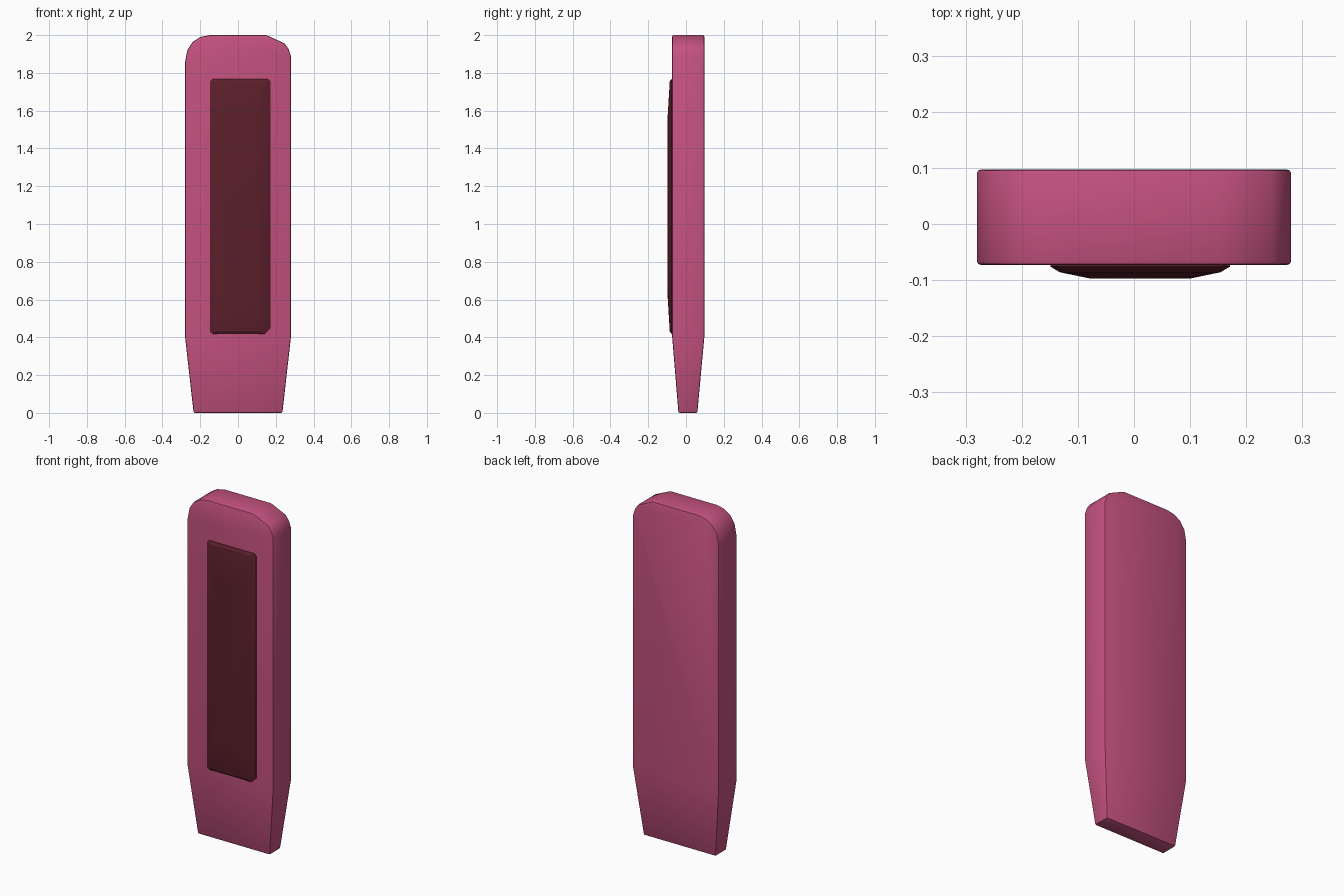
import bpy, bmesh, math

cube = bpy.data.objects.get("Cube")
if cube:
    bpy.data.objects.remove(cube, do_unlink=True)


def make_material(name, rgb):
    mat = bpy.data.materials.new(name)
    mat.use_nodes = True
    mat.diffuse_color = (*rgb, 1)
    bsdf = next(n for n in mat.node_tree.nodes if n.type == 'BSDF_PRINCIPLED')
    bsdf.inputs["Base Color"].default_value = (*rgb, 1)
    return mat


def make_object(name, bm, mat, angle):
    bmesh.ops.recalc_face_normals(bm, faces=bm.faces)
    mesh = bpy.data.meshes.new(name)
    bm.to_mesh(mesh)
    bm.free()
    mesh.materials.append(mat)
    obj = bpy.data.objects.new(name, mesh)
    bpy.context.collection.objects.link(obj)
    bpy.ops.object.select_all(action='DESELECT')
    obj.select_set(True)
    bpy.context.view_layer.objects.active = obj
    bpy.ops.object.shade_smooth_by_angle(angle=math.radians(angle))
    return obj


def loft(bm, rings):
    """Skin a list of equal-length vertex rings."""
    for a, b in zip(rings, rings[1:]):
        for i in range(len(a)):
            j = (i + 1) % len(a)
            bm.faces.new((a[i], a[j], b[j], b[i]))


pink = make_material("pink", (0.56, 0.085, 0.215))
maroon = make_material("dark maroon", (0.105, 0.014, 0.024))

# Body: slab with uneven rounded top corners and a tapered foot
HALF, SHOULDER = 0.28, 0.40
outline = [(-0.235, 0.0), (0.235, 0.0), (HALF, SHOULDER),
           (HALF, 1.89), (0.268, 1.926), (0.245, 1.957), (0.15, 2.0),
           (-0.15, 2.0), (-0.2, 1.99), (-0.24, 1.964), (-0.268, 1.922),
           (-HALF, 1.86), (-HALF, SHOULDER)]
bm = bmesh.new()
rings = []
for foot_y, body_y in ((-0.04, -0.073), (0.06, 0.097)):
    rings.append([bm.verts.new((x, foot_y if z < SHOULDER else body_y, z))
                  for x, z in outline])
loft(bm, rings)
for ring in rings:
    bm.faces.new([ring[i] for i in (0, 1, 2, 12)])
    bm.faces.new(ring[2:])
bmesh.ops.recalc_face_normals(bm, faces=bm.faces)

# Tiny softened edges
sharp = [e for e in bm.edges if e.calc_face_angle(0) > math.radians(50)]
bmesh.ops.bevel(bm, geom=sharp, offset=0.007, segments=2, profile=0.5,
                affect='EDGES', clamp_overlap=True)
make_object("body", bm, pink, 40)

# Raised front panel: stepped rings rising to a flat centre
steps = [(-0.070, 0.160, 0.675), (-0.076, 0.160, 0.675),
         (-0.086, 0.143, 0.662), (-0.097, 0.090, 0.48)]
CX, CZ = 0.011, 1.093
bm = bmesh.new()
rings = []
for y, hx, hz in steps:
    ring = []
    for sx, sz in ((-1, -1), (1, -1), (1, 1), (-1, 1)):
        # Clipped corners, largest at the lower left of the model
        c = 0.028 if (sx, sz) == (1, -1) else 0.012
        a = (CX + sx * hx, y, CZ + sz * (hz - c))
        b = (CX + sx * (hx - c), y, CZ + sz * hz)
        ring += [bm.verts.new(p) for p in ((a, b) if sx * sz > 0 else (b, a))]
    rings.append(ring)
loft(bm, rings)
bm.faces.new(rings[0])
bm.faces.new(rings[-1])
make_object("front_panel", bm, maroon, 25)
